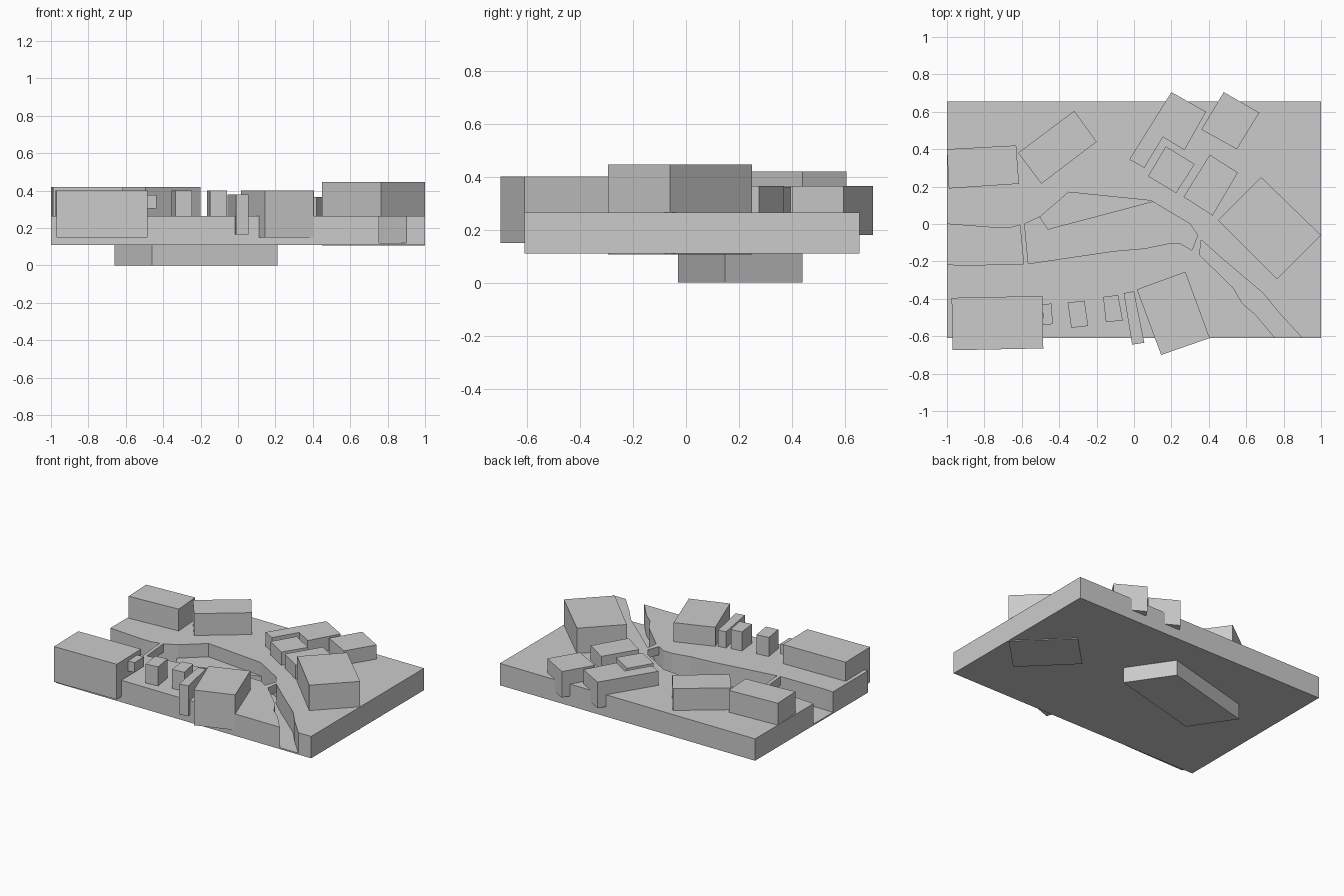
import bpy, bmesh


def prism(name, pts, z0, z1):
    """Extrude a flat outline from z0 to z1."""
    bm = bmesh.new()
    face = bm.faces.new([bm.verts.new((x, y, z0)) for x, y in pts])
    top = bmesh.ops.extrude_face_region(bm, geom=[face])["geom"]
    bmesh.ops.translate(bm, vec=(0, 0, z1 - z0),
                        verts=[v for v in top if isinstance(v, bmesh.types.BMVert)])
    bmesh.ops.recalc_face_normals(bm, faces=bm.faces)
    me = bpy.data.meshes.new(name)
    bm.to_mesh(me)
    bm.free()
    ob = bpy.data.objects.new(name, me)
    bpy.context.collection.objects.link(ob)
    return ob


BASE, BED, GROUND = 0.11, 0.12, 0.265

# River banks, from the left edge of the land to the front edge
north = [(-1, 0), (-0.74, -0.02), (-0.66, -0.02), (-0.61, -0.005), (-0.585, 0),
         (-0.5, 0.04), (-0.35, 0.17), (0.09, 0.125), (0.3, 0), (0.34, -0.06),
         (0.36, -0.085), (0.46, -0.175), (0.69, -0.37), (0.78, -0.48), (0.9, -0.61)]
south = [(-1, -0.215), (-0.94, -0.22), (-0.59, -0.215), (-0.565, -0.212),
         (-0.11, -0.145), (0.06, -0.13), (0.18, -0.105), (0.25, -0.105),
         (0.31, -0.14), (0.35, -0.165), (0.53, -0.34), (0.58, -0.425),
         (0.65, -0.485), (0.755, -0.61)]

# Land on both sides of the river, and the river bed
prism("north_land", north + [(1, -0.61), (1, 0.655), (-1, 0.655)], BASE, GROUND)
prism("south_land", south + [(-1, -0.61)], BASE, GROUND)
prism("river_bed", north + south[::-1], BASE, BED)

# Bridges
prism("west_bridge", [north[3], north[4], south[3], south[2]], GROUND - 0.06, GROUND)
prism("east_bridge", [north[9], north[10], south[9], south[8]], GROUND - 0.06, GROUND)

# Slanted block under the land, showing as a ledge in the river
prism("under_block", [(-0.46, -0.03), (0.21, 0.147), (0.01, 0.44), (-0.66, 0.263)], 0, 0.17)

# Buildings: outline, bottom, top
buildings = {
    "west_house": ([(-1, 0.4), (-0.63, 0.42), (-0.615, 0.215), (-0.99, 0.19)], 0.2, 0.42),
    "northwest_house": ([(-0.62, 0.38), (-0.32, 0.605), (-0.2, 0.44), (-0.495, 0.215)], 0.2, 0.42),
    "l_shaped_house": ([(-0.025, 0.345), (0.2, 0.705), (0.385, 0.6), (0.27, 0.395),
                        (0.155, 0.465), (0.055, 0.3)], 0.18, 0.365),
    "northeast_house": ([(0.48, 0.705), (0.67, 0.595), (0.55, 0.4), (0.36, 0.505)], 0.18, 0.365),
    "middle_house": ([(0.17, 0.415), (0.325, 0.32), (0.225, 0.165), (0.075, 0.255)], 0.18, 0.36),
    "courtyard_house": ([(0.405, 0.37), (0.555, 0.275), (0.42, 0.045), (0.265, 0.145)], 0.18, 0.365),
    "east_hall": ([(0.68, 0.25), (1, -0.06), (0.765, -0.295), (0.45, 0.02)], 0.105, 0.445),
    "southwest_hall": ([(-0.975, -0.395), (-0.49, -0.385), (-0.485, -0.665), (-0.97, -0.675)], 0.15, 0.4),
    "small_annex": ([(-0.49, -0.43), (-0.44, -0.425), (-0.435, -0.535), (-0.485, -0.54)], 0.305, 0.375),
    "hut_west": ([(-0.355, -0.42), (-0.265, -0.41), (-0.245, -0.545), (-0.335, -0.555)], 0.265, 0.4),
    "hut_east": ([(-0.165, -0.39), (-0.085, -0.38), (-0.06, -0.515), (-0.15, -0.525)], 0.265, 0.4),
    "narrow_house": ([(-0.055, -0.37), (0, -0.36), (0.055, -0.635), (-0.01, -0.645)], 0.165, 0.38),
    "south_hall": ([(0.015, -0.35), (0.275, -0.255), (0.405, -0.61), (0.145, -0.7)], 0.15, 0.4),
}
for name, (pts, z0, z1) in buildings.items():
    prism(name, pts, z0, z1)
